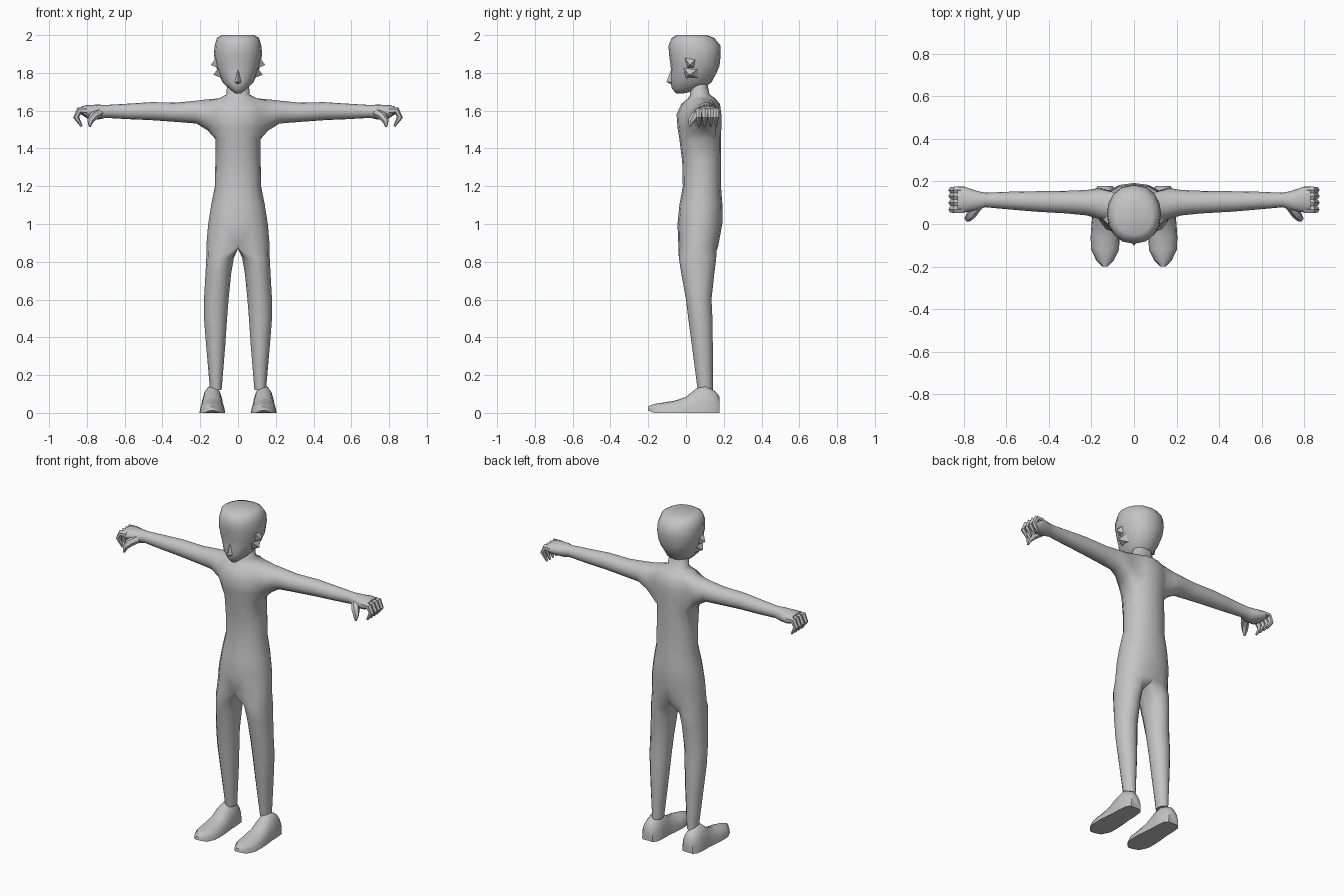
import bpy, bmesh
from math import sin, cos, radians
from mathutils import Vector

cube = bpy.data.objects.get("Cube")
if cube:
    bpy.data.objects.remove(cube, do_unlink=True)

grey = bpy.data.materials.new("plain grey")
grey.use_nodes = True
grey.diffuse_color = (0.55, 0.55, 0.55, 1)
grey.node_tree.nodes["Principled BSDF"].inputs["Base Color"].default_value = grey.diffuse_color


def ring(bm, pts):
    return [bm.verts.new(p) for p in pts]


def bridge(bm, a, b, closed=True):
    n = len(a)
    for i in range(n if closed else n - 1):
        j = (i + 1) % n
        bm.faces.new((a[i], a[j], b[j], b[i]))


def loft(bm, rings, closed=True, caps=True):
    for a, b in zip(rings, rings[1:]):
        bridge(bm, a, b, closed)
    if caps:
        bm.faces.new(rings[0])
        bm.faces.new(rings[-1])


def finish(name, bm, mirror=False, angle=50):
    loose = [v for v in bm.verts if not v.link_faces]
    bmesh.ops.delete(bm, geom=loose, context='VERTS')
    if mirror:
        geom = bm.verts[:] + bm.edges[:] + bm.faces[:]
        bmesh.ops.mirror(bm, geom=geom, axis='X', merge_dist=0.0005)
        bmesh.ops.remove_doubles(bm, verts=bm.verts[:], dist=0.0005)
    bmesh.ops.recalc_face_normals(bm, faces=bm.faces[:])
    mesh = bpy.data.meshes.new(name)
    bm.to_mesh(mesh)
    bm.free()
    mesh.materials.append(grey)
    obj = bpy.data.objects.new(name, mesh)
    bpy.context.collection.objects.link(obj)
    bpy.ops.object.select_all(action='DESELECT')
    obj.select_set(True)
    bpy.context.view_layer.objects.active = obj
    bpy.ops.object.shade_smooth_by_angle(angle=radians(angle))
    return obj


def half_ring(bm, z, w, yf, yb):
    """Half of an oval from the front midline round to the back midline."""
    pts = []
    for k in range(9):
        t = radians(-90 + 22.5 * k)
        x = 0 if k in (0, 8) else w * cos(t) ** 0.85
        pts.append((x, (yf + yb) / 2 + (yb - yf) / 2 * sin(t), z))
    return ring(bm, pts)


# Body: torso, neck, arms and legs in one mirrored skin
bm = bmesh.new()
torso_sizes = [  # height, half width, front, back
    (0.88, 0.168, -0.04, 0.17), (1.0, 0.158, -0.045, 0.192),
    (1.1, 0.142, -0.035, 0.193), (1.2, 0.122, -0.017, 0.185),
    (1.33, 0.12, -0.02, 0.185), (1.45, 0.12, -0.035, 0.185),
    (1.51, 0.135, -0.045, 0.187), (1.58, 0.15, -0.05, 0.187),
    (1.635, 0.13, -0.025, 0.18), (1.665, 0.1, 0.01, 0.155),
    (1.685, 0.062, 0.022, 0.125), (1.76, 0.056, 0.02, 0.11)]
torso = [half_ring(bm, *s) for s in torso_sizes]
for r in range(len(torso) - 1):
    for k in range(8):
        if not (5 <= r < 9 and 2 <= k < 6):  # leave the armhole open
            bm.faces.new((torso[r][k], torso[r][k + 1], torso[r + 1][k + 1], torso[r + 1][k]))
bm.faces.new(torso[-1])

# Arm, grown from the armhole
hole = (torso[5][2:7] + [torso[r][6] for r in (6, 7, 8)]
        + torso[9][6:1:-1] + [torso[r][2] for r in (8, 7, 6)])
arm = [hole]
for x, cy, ry, low, high in [
        (0.16, 0.096, 0.074, 1.495, 1.66), (0.22, 0.1, 0.06, 1.532, 1.653),
        (0.32, 0.103, 0.053, 1.54, 1.643), (0.46, 0.106, 0.048, 1.55, 1.645),
        (0.58, 0.11, 0.042, 1.555, 1.637), (0.7, 0.113, 0.034, 1.562, 1.63),
        (0.74, 0.11, 0.046, 1.553, 1.632), (0.8, 0.115, 0.061, 1.56, 1.63),
        (0.83, 0.115, 0.06, 1.58, 1.622)]:
    angles = [radians(-135 + 22.5 * i) for i in range(16)]
    arm.append(ring(bm, [(x, cy + ry * cos(a), (low + high) / 2 + (high - low) / 2 * sin(a))
                         for a in angles]))
loft(bm, arm, caps=False)
bm.faces.new(arm[-1])

# Leg, grown from the hip ring and the crotch
crotch = ring(bm, [(0, y, 0.87) for y in (0.12, 0.065, 0.01)])
leg = [torso[0] + crotch]
for z, xi, xo, yf, yb in [
        (0.82, 0.022, 0.168, -0.038, 0.16), (0.74, 0.036, 0.172, -0.025, 0.15),
        (0.6, 0.05, 0.18, 0.0, 0.135), (0.5, 0.058, 0.18, 0.012, 0.14),
        (0.35, 0.068, 0.168, 0.032, 0.142), (0.12, 0.087, 0.148, 0.062, 0.142)]:
    angles = [radians(-120 + 30 * k) for k in range(12)]
    leg.append(ring(bm, [((xi + xo) / 2 + (xo - xi) / 2 * cos(a),
                          (yf + yb) / 2 + (yb - yf) / 2 * sin(a), z) for a in angles]))
loft(bm, leg, caps=False)
bm.faces.new(leg[-1])
finish("body", bm, mirror=True, angle=70)

# Head with hair flaring over the ears
bm = bmesh.new()
head_sizes = [
    (1.69, 0.014, -0.05, -0.02), (1.715, 0.045, -0.074, 0.09),
    (1.75, 0.082, -0.082, 0.135), (1.8, 0.104, -0.078, 0.162),
    (1.84, 0.118, -0.082, 0.178), (1.9, 0.128, -0.09, 0.184),
    (1.945, 0.123, -0.093, 0.182), (1.985, 0.112, -0.075, 0.15),
    (2.0, 0.085, -0.05, 0.11)]
loft(bm, [half_ring(bm, *s) for s in head_sizes], closed=False)
finish("head", bm, mirror=True)

# Nose
bm = bmesh.new()
tip = bm.verts.new((0, -0.104, 1.752))
base = ring(bm, [(0, -0.07, 1.84), (0.024, -0.068, 1.75), (0, -0.07, 1.735), (-0.024, -0.068, 1.75)])
for i in range(4):
    bm.faces.new((base[i], base[(i + 1) % 4], tip))
bm.faces.new(base)
finish("nose", bm)


def tube(name, path, radii, sides=6):
    """Tapered limb following a bent path."""
    bm = bmesh.new()
    path = [Vector(p) for p in path]
    rings = []
    for i, p in enumerate(path):
        t = (path[min(i + 1, len(path) - 1)] - path[max(i - 1, 0)]).normalized()
        u = t.cross(Vector((0, 1, 0))).normalized()
        v = t.cross(u)
        angles = [radians(360 * k / sides) for k in range(sides)]
        rings.append(ring(bm, [p + radii[i] * (u * cos(a) + v * sin(a)) for a in angles]))
    loft(bm, rings)
    finish(name, bm)


for side, s in (("left", 1), ("right", -1)):
    # Curled fingers and thumb
    for n, y in enumerate((0.068, 0.1, 0.131, 0.159)):
        tube(f"{side}_finger_{n + 1}",
             [(s * x, y, z) for x, z in ((0.8, 1.6), (0.84, 1.6), (0.857, 1.565), (0.828, 1.517))],
             (0.018, 0.019, 0.016, 0.006))
    tube(f"{side}_thumb",
         [(s * 0.735, 0.09, 1.59), (s * 0.765, 0.045, 1.57), (s * 0.782, 0.025, 1.545),
          (s * 0.785, 0.02, 1.515)], (0.026, 0.023, 0.017, 0.006))

    # Flat-soled foot
    bm = bmesh.new()
    rings = []
    for y, w, top in [(0.178, 0.035, 0.085), (0.155, 0.052, 0.115), (0.1, 0.058, 0.145),
                      (0.055, 0.058, 0.13), (0.0, 0.064, 0.085), (-0.06, 0.068, 0.065),
                      (-0.12, 0.066, 0.055), (-0.17, 0.042, 0.047), (-0.2, 0.012, 0.035)]:
        sole = 0.012 if y < -0.18 else 0
        angles = [radians(22.5 * k) for k in range(9)]
        rings.append(ring(bm, [(s * 0.136 + w * cos(a), y, sole + (top - sole) * sin(a) ** 0.8
                                if 0 < k < 8 else sole) for k, a in enumerate(angles)]))
    loft(bm, rings)
    finish(f"{side}_foot", bm)

    # Ear and the lock of hair above it
    for part, x, z, h in (("ear", 0.13, 1.79, 0.035), ("hair_lock", 0.145, 1.842, 0.05)):
        bm = bmesh.new()
        point = bm.verts.new((s * x, 0.02, z))
        base = ring(bm, [(s * 0.085, 0.0, z - h / 2), (s * 0.085, 0.065, z - h / 2),
                         (s * 0.105, 0.07, z + h), (s * 0.105, -0.015, z + h)])
        for i in range(4):
            bm.faces.new((base[i], base[(i + 1) % 4], point))
        bm.faces.new(base)
        finish(f"{side}_{part}", bm)
